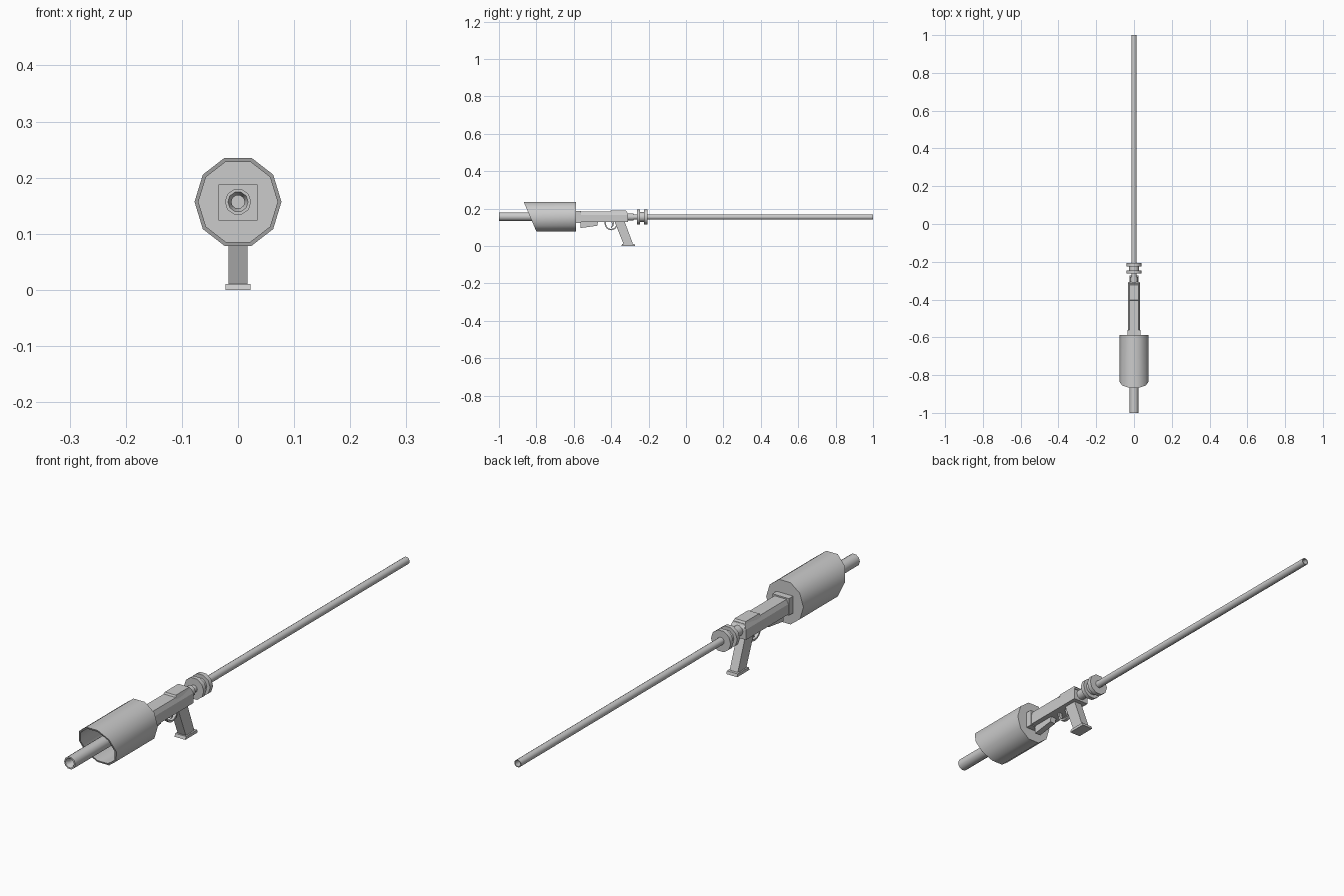
import bpy, bmesh, math

if "Cube" in bpy.data.objects:
    bpy.data.objects.remove(bpy.data.objects["Cube"])

CZ = 0.157   # height of the bore axis


def finish(name, bm, smooth=False):
    bmesh.ops.recalc_face_normals(bm, faces=bm.faces)
    me = bpy.data.meshes.new(name)
    bm.to_mesh(me)
    bm.free()
    ob = bpy.data.objects.new(name, me)
    bpy.context.collection.objects.link(ob)
    if smooth:
        bpy.ops.object.select_all(action='DESELECT')
        ob.select_set(True)
        bpy.context.view_layer.objects.active = ob
        bpy.ops.object.shade_smooth_by_angle(angle=math.radians(40))
    return ob


def turned(name, rings, n=10, cz=CZ, stretch=1.0, slant=None):
    """Lathe (y, radius) rings along the y axis, capping both ends.
    slant = set of ring indices whose front is cut at an angle."""
    bm = bmesh.new()
    loops = []
    for i, (y, r) in enumerate(rings):
        loop = []
        for k in range(n):
            a = 2 * math.pi * k / n
            dz = r * stretch * math.sin(a)
            yy = y - dz * 0.43 if slant and i in slant else y
            loop.append(bm.verts.new((r * math.cos(a), yy, cz + dz)))
        loops.append(loop)
    for a, b in zip(loops, loops[1:]):
        for k in range(n):
            bm.faces.new((a[k], a[(k + 1) % n], b[(k + 1) % n], b[k]))
    bm.faces.new(loops[0])
    bm.faces.new(loops[-1])
    return finish(name, bm, True)


def prism(name, pts, half, top_half=None, top_z=None):
    """Extrude a (y, z) side profile across x; points at or above top_z narrow to top_half."""
    bm = bmesh.new()
    w = [top_half if top_z is not None and z >= top_z else half for _, z in pts]
    sides = [[bm.verts.new((s * h, y, z)) for (y, z), h in zip(pts, w)] for s in (-1, 1)]
    n = len(pts)
    bm.faces.new(sides[0])
    bm.faces.new(sides[1])
    for k in range(n):
        j = (k + 1) % n
        bm.faces.new((sides[0][k], sides[0][j], sides[1][j], sides[1][k]))
    return finish(name, bm)


def box(name, y0, y1, z0, z1, half):
    return prism(name, [(y0, z0), (y1, z0), (y1, z1), (y0, z1)], half)


# hollow shroud with slanted mouth and closed back
turned("shroud", [(-0.587, 0.0775), (-0.834, 0.0775), (-0.834, 0.0705), (-0.60, 0.0705)],
       stretch=1.065, slant={1, 2})

# thick front barrel with chamfered bore
turned("front_barrel", [(-0.58, 0.0235), (-1.0, 0.0235), (-1.0, 0.018),
                        (-0.985, 0.012), (-0.70, 0.012)])

# long thin rear tube with open end
turned("rear_tube", [(-0.32, 0.0142), (1.0, 0.0142), (1.0, 0.011), (0.75, 0.011)], cz=0.155)

# collar and double disc behind the receiver
turned("collar", [(-0.315, 0.02), (-0.28, 0.02)], cz=0.155)
turned("double_disc", [(-0.262, 0.041), (-0.246, 0.041), (-0.246, 0.027),
                       (-0.224, 0.027), (-0.224, 0.041), (-0.207, 0.041)], cz=0.155)

# receiver: lower box, chamfered upper, front block, raised top cover
box("receiver_lower", -0.587, -0.31, 0.128, 0.166, 0.032)
prism("receiver_upper", [(-0.587, 0.166), (-0.31, 0.166), (-0.315, 0.183), (-0.587, 0.183)],
      0.032, 0.025, 0.17)
box("front_block", -0.612, -0.562, 0.124, 0.188, 0.0345)
prism("top_cover", [(-0.408, 0.178), (-0.308, 0.17), (-0.322, 0.19), (-0.402, 0.19)],
      0.028, 0.023, 0.185)

# under-receiver wedge
prism("under_wedge", [(-0.563, 0.13), (-0.563, 0.096), (-0.475, 0.108), (-0.47, 0.13)], 0.012)

# trigger guard and trigger
arc = [math.pi * (1 + k / 8) for k in range(9)]
ring = [(-0.40 + r * math.cos(a), 0.119 + r * math.sin(a))
        for r, seq in ((0.035, arc), (0.028, arc[::-1])) for a in seq]
guard = [(-0.435, 0.13)] + ring[:9] + [(-0.365, 0.13), (-0.372, 0.13)] + ring[9:] + [(-0.428, 0.13)]
prism("trigger_guard", guard, 0.007)
prism("trigger", [(-0.398, 0.13), (-0.395, 0.11), (-0.403, 0.098), (-0.398, 0.097),
                  (-0.387, 0.11), (-0.385, 0.13)], 0.004)

# raked grip and foot plate
prism("grip", [(-0.382, 0.13), (-0.333, 0.008), (-0.284, 0.012), (-0.328, 0.13)], 0.017)
prism("grip_plate", [(-0.345, 0.0), (-0.272, 0.0), (-0.275, 0.011), (-0.341, 0.011)], 0.0225)
